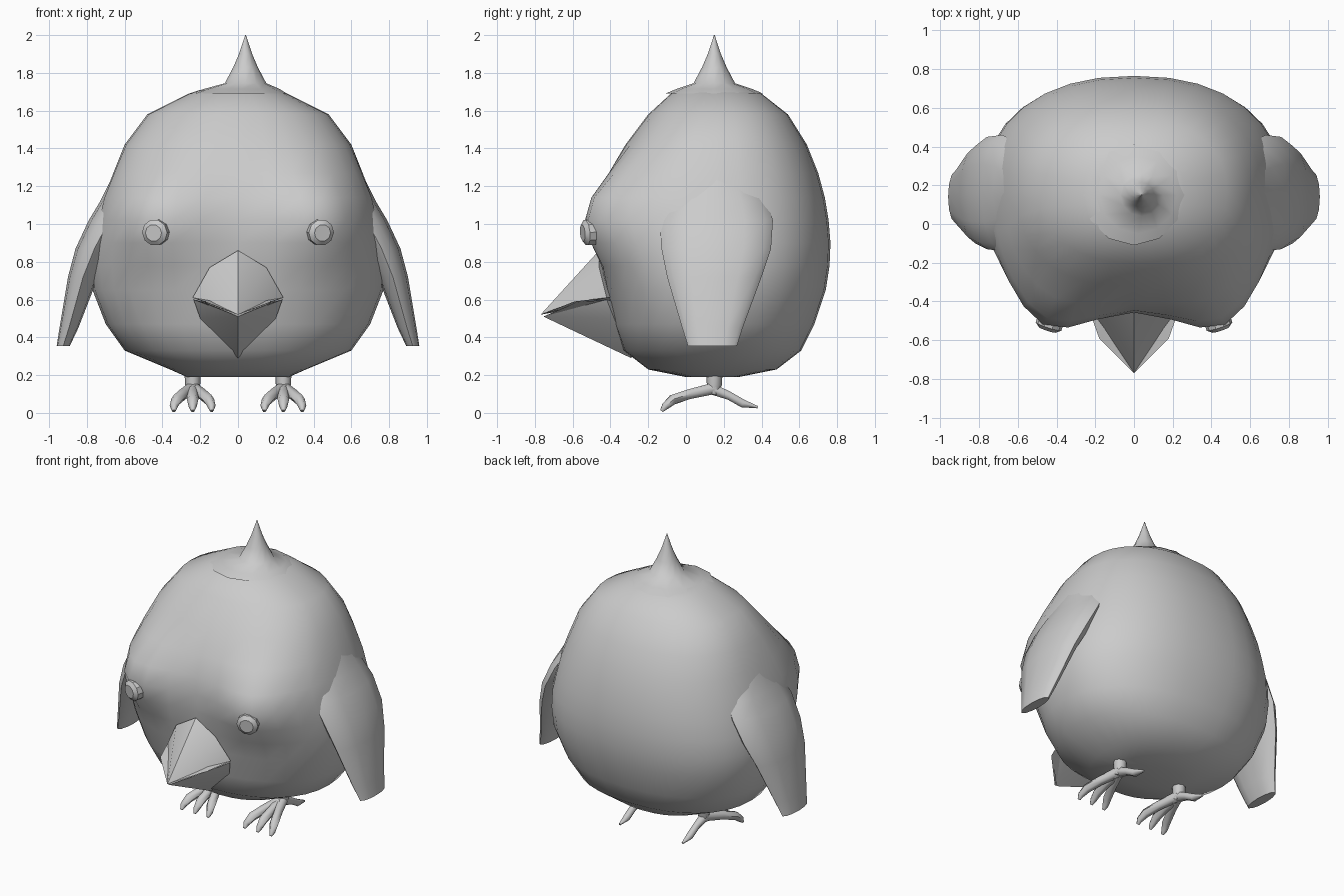
import bpy, bmesh, math
from mathutils import Vector

cube = bpy.data.objects.get("Cube")
if cube:
    bpy.data.objects.remove(cube, do_unlink=True)

grey = bpy.data.materials.new("plain_grey")
grey.use_nodes = True
grey.diffuse_color = (0.6, 0.6, 0.6, 1)
grey.node_tree.nodes["Principled BSDF"].inputs["Base Color"].default_value = (0.6, 0.6, 0.6, 1)


def finish(name, bm, angle):
    bmesh.ops.recalc_face_normals(bm, faces=bm.faces)
    mesh = bpy.data.meshes.new(name)
    bm.to_mesh(mesh)
    bm.free()
    mesh.materials.append(grey)
    obj = bpy.data.objects.new(name, mesh)
    bpy.context.collection.objects.link(obj)
    bpy.ops.object.select_all(action='DESELECT')
    obj.select_set(True)
    bpy.context.view_layer.objects.active = obj
    bpy.ops.object.shade_smooth_by_angle(angle=math.radians(angle))
    return obj


def add_loft(bm, rings):
    """Skin a list of equally long point rings and cap both ends."""
    loops = [[bm.verts.new(p) for p in ring] for ring in rings]
    n = len(loops[0])
    for a, b in zip(loops, loops[1:]):
        for i in range(n):
            j = (i + 1) % n
            bm.faces.new((a[i], a[j], b[j], b[i]))
    bm.faces.new(loops[0])
    bm.faces.new(loops[-1])


def oval(cx, cy, z, rx, ry, n, power=1.0):
    ring = []
    for i in range(n):
        t = math.tau * i / n
        c, s = math.cos(t), math.sin(t)
        ring.append(Vector((cx + rx * math.copysign(abs(c) ** power, c),
                            cy + ry * math.copysign(abs(s) ** power, s), z)))
    return ring


def add_tube(bm, path, n=6):
    """Tapered limb along (point, radius) pairs."""
    pts = [Vector(p) for p, r in path]
    rings = []
    for i, (p, r) in enumerate(path):
        d = (pts[min(i + 1, len(pts) - 1)] - pts[max(i - 1, 0)]).normalized()
        side = d.orthogonal().normalized()
        if abs(d.x) < 0.9:
            side = (Vector((1, 0, 0)) - d * d.x).normalized()
        up = d.cross(side)
        rings.append([pts[i] + r * (side * math.cos(math.tau * k / n) + up * math.sin(math.tau * k / n))
                      for k in range(n)])
    add_loft(bm, rings)


# Body: stacked ovals (height, half width, front, back) with two cheek bulges
profile = [(0.19, 0.27, 0.0, 0.28), (0.23, 0.36, -0.2, 0.48), (0.33, 0.6, -0.33, 0.61),
           (0.47, 0.7, -0.38, 0.68), (0.65, 0.77, -0.42, 0.74), (0.78, 0.78, -0.44, 0.76),
           (0.9, 0.77, -0.45, 0.765), (1.02, 0.74, -0.45, 0.755), (1.14, 0.71, -0.44, 0.735),
           (1.27, 0.66, -0.4, 0.7), (1.42, 0.6, -0.32, 0.64), (1.58, 0.48, -0.2, 0.54),
           (1.69, 0.26, -0.08, 0.4), (1.71, 0.2, 0.0, 0.3)]
bm = bmesh.new()
rings = []
for z, w, front, back in profile:
    ring = oval(0, (front + back) / 2, z, w, (back - front) / 2, 32, 0.88)
    for p in ring:
        if p.y < 0.1:
            bump = math.exp(-((abs(p.x) - 0.44) / 0.25) ** 2 - ((z - 1.04) / 0.24) ** 2)
            p.y -= 0.16 * bump
            p.x += math.copysign(0.03 * bump, p.x) if abs(p.x) > 0.01 else 0
    rings.append(ring)
add_loft(bm, rings)
finish("body", bm, 60)

# Head tuft: flared skirt rising to a point
bm = bmesh.new()
add_loft(bm, [oval(x, 0.15, z, r, r, 12) for x, z, r in
              [(0, 1.69, 0.26), (0.02, 1.715, 0.2), (0.04, 1.745, 0.11),
               (0.04, 1.83, 0.065), (0.04, 1.9, 0.035), (0.04, 2.0, 0.002)]])
finish("head_tuft", bm, 60)


# Beak: faceted halves, each fanned around its tip
def beak_half(name, tip, rim, back):
    bm = bmesh.new()
    t = bm.verts.new(tip)
    loop = [bm.verts.new(p) for p in rim]
    rear = bm.verts.new(back)
    for a, b in zip(loop, loop[1:] + loop[:1]):
        bm.faces.new((t, a, b))
        bm.faces.new((rear, b, a))
    finish(name, bm, 35)


def mirrored(mid_top, sides, mid_low):
    return ([mid_top] + sides + [mid_low] +
            [(-x, y, z) for x, y, z in reversed(sides)])


beak_half("upper_beak", (0, -0.77, 0.52),
          mirrored((0, -0.46, 0.86), [(0.15, -0.46, 0.77), (0.24, -0.42, 0.61), (0.18, -0.59, 0.59)],
                   (0, -0.6, 0.55)), (0, -0.3, 0.62))
beak_half("lower_beak", (0, -0.755, 0.51),
          mirrored((0, -0.6, 0.55), [(0.18, -0.58, 0.585), (0.235, -0.42, 0.6), (0.2, -0.38, 0.5)],
                   (0, -0.29, 0.29)), (0, -0.25, 0.55))

for side, label in ((1, "left"), (-1, "right")):
    # Eye: shallow bevelled disc turned slightly outward
    bm = bmesh.new()
    add_loft(bm, [oval(0, 0, z, r, r, 10) for z, r in
                  [(-0.04, 0.07), (0.005, 0.07), (0.024, 0.045)]])
    eye = finish(label + "_eye", bm, 30)
    normal = Vector((side * 0.33, -1, -0.1))
    eye.rotation_euler = normal.to_track_quat('Z', 'Y').to_euler()
    eye.location = (side * 0.44, -0.525, 0.955)

    # Wing: thin lens sections widening up into the shoulder
    bm = bmesh.new()
    add_loft(bm, [oval(side * x, y, z, rx, ry, 12) for x, y, z, rx, ry in
                  [(0.925, 0.14, 0.355, 0.035, 0.13), (0.895, 0.14, 0.45, 0.05, 0.16),
                   (0.82, 0.15, 0.72, 0.08, 0.25), (0.76, 0.16, 0.87, 0.1, 0.29),
                   (0.68, 0.16, 1.02, 0.11, 0.3), (0.62, 0.16, 1.12, 0.11, 0.27),
                   (0.56, 0.16, 1.26, 0.1, 0.2)]])
    finish(label + "_wing", bm, 50)

    # Foot: ankle, three front toes and one back toe
    x = side * 0.24
    bm = bmesh.new()
    add_tube(bm, [((x, 0.15, 0.24), 0.045), ((x, 0.15, 0.15), 0.04), ((x, 0.14, 0.1), 0.03)], 8)
    for spread in (-1, 0, 1):
        add_tube(bm, [((x, 0.15, 0.13), 0.035),
                      ((x + spread * 0.05, 0.02, 0.1), 0.03),
                      ((x + spread * 0.085, -0.07, 0.07), 0.03),
                      ((x + spread * 0.1, -0.11, 0.035), 0.022),
                      ((x + spread * 0.1, -0.13, 0.01), 0.01)])
    add_tube(bm, [((x, 0.13, 0.13), 0.035), ((x, 0.23, 0.09), 0.025),
                  ((x, 0.3, 0.05), 0.025), ((x, 0.38, 0.03), 0.007)])
    finish(label + "_foot", bm, 60)
